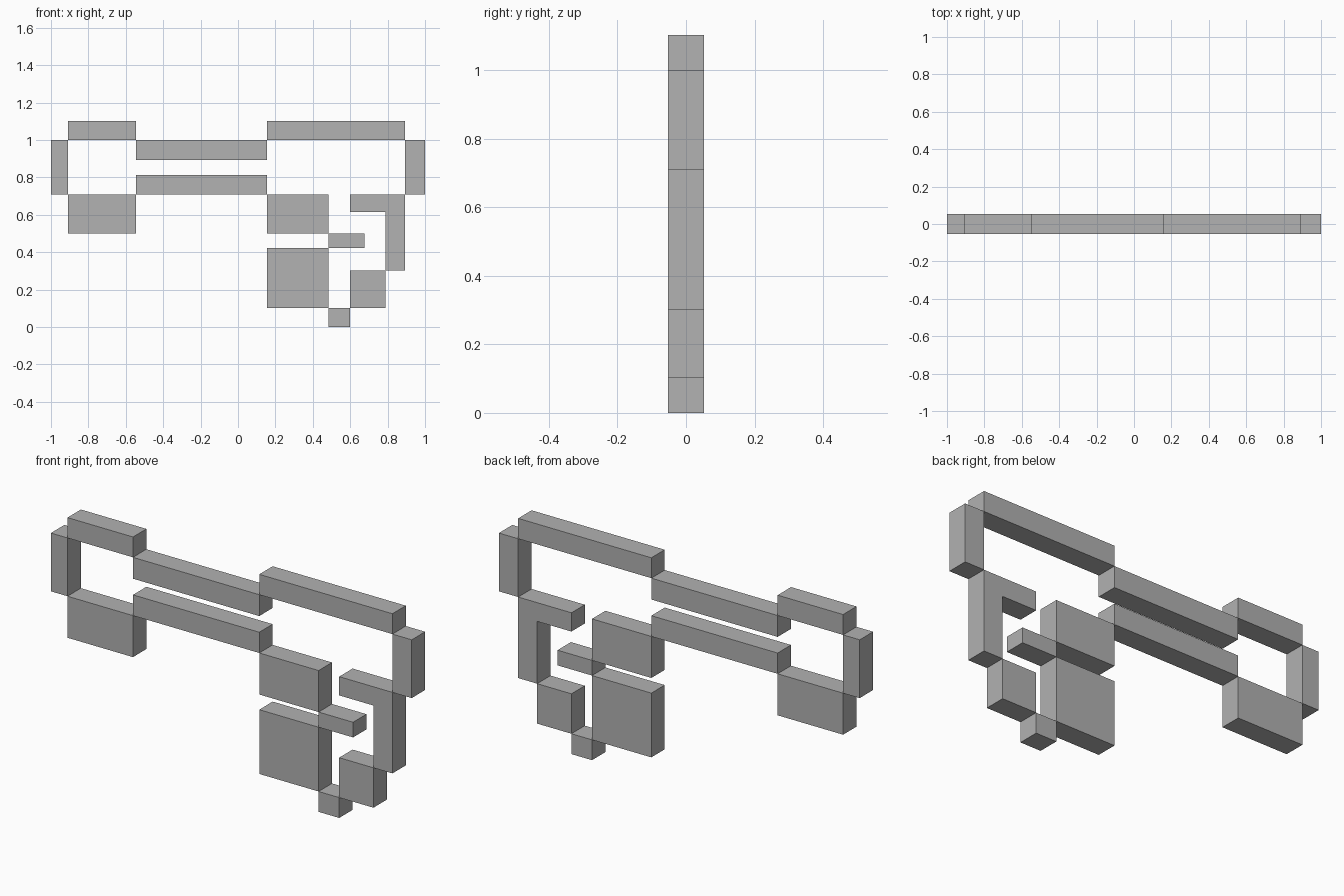
import bpy
import bmesh

cube = bpy.data.objects.get("Cube")
if cube:
    bpy.data.objects.remove(cube, do_unlink=True)

HALF_DEPTH = 0.053

# One plain grey for the whole model
GREY = (0.445, 0.445, 0.445, 1.0)
grey = bpy.data.materials.new("plain_grey")
grey.use_nodes = True
grey.diffuse_color = GREY
grey.node_tree.nodes["Principled BSDF"].inputs["Base Color"].default_value = GREY


def slab(name, outline):
    """Extrude an x-z outline through the common depth."""
    bm = bmesh.new()
    face = bm.faces.new([bm.verts.new((x, -HALF_DEPTH, z)) for x, z in outline])
    out = bmesh.ops.extrude_face_region(bm, geom=[face])
    verts = [g for g in out["geom"] if isinstance(g, bmesh.types.BMVert)]
    bmesh.ops.translate(bm, verts=verts, vec=(0, 2 * HALF_DEPTH, 0))
    bmesh.ops.recalc_face_normals(bm, faces=bm.faces)
    mesh = bpy.data.meshes.new(name)
    bm.to_mesh(mesh)
    bm.free()
    mesh.materials.append(grey)
    obj = bpy.data.objects.new(name, mesh)
    bpy.context.collection.objects.link(obj)
    return obj


def block(name, x0, x1, z0, z1):
    return slab(name, [(x0, z0), (x1, z0), (x1, z1), (x0, z1)])


# Shared column edges and levels
OUTER_R, NECK_R, NECK_L, OUTER_L = -0.908, -0.545, 0.155, 0.893
BODY_L, HOOK_R, HOOK_IN = 0.484, 0.598, 0.788
LOW, MID, TOP, CAP = 0.50, 0.708, 1.0, 1.102

# Small loop on the right
block("right_end_post", -1.0, OUTER_R, MID, TOP)
block("right_top_bar", OUTER_R, NECK_R, TOP, CAP)
block("right_bottom_block", OUTER_R, NECK_R, LOW, MID)

# Two parallel bars joining the loops
block("upper_link_bar", NECK_R, NECK_L, 0.893, TOP)
block("lower_link_bar", NECK_R, NECK_L, MID, 0.812)

# Large loop on the left
block("left_top_bar", NECK_L, OUTER_L, TOP, CAP)
block("left_end_post", OUTER_L, 1.0, MID, TOP)
block("upper_body_block", NECK_L, BODY_L, LOW, MID)
block("lower_body_block", NECK_L, BODY_L, 0.102, 0.424)
block("middle_tab", BODY_L, 0.675, 0.424, LOW)

# Stepped hook curling down to the foot
slab("corner_hook", [(HOOK_R, MID), (HOOK_R, 0.614), (HOOK_IN, 0.614),
                     (HOOK_IN, 0.302), (OUTER_L, 0.302), (OUTER_L, MID)])
block("hook_end_block", HOOK_R, HOOK_IN, 0.102, 0.302)
block("foot_block", BODY_L, HOOK_R, 0.0, 0.102)
